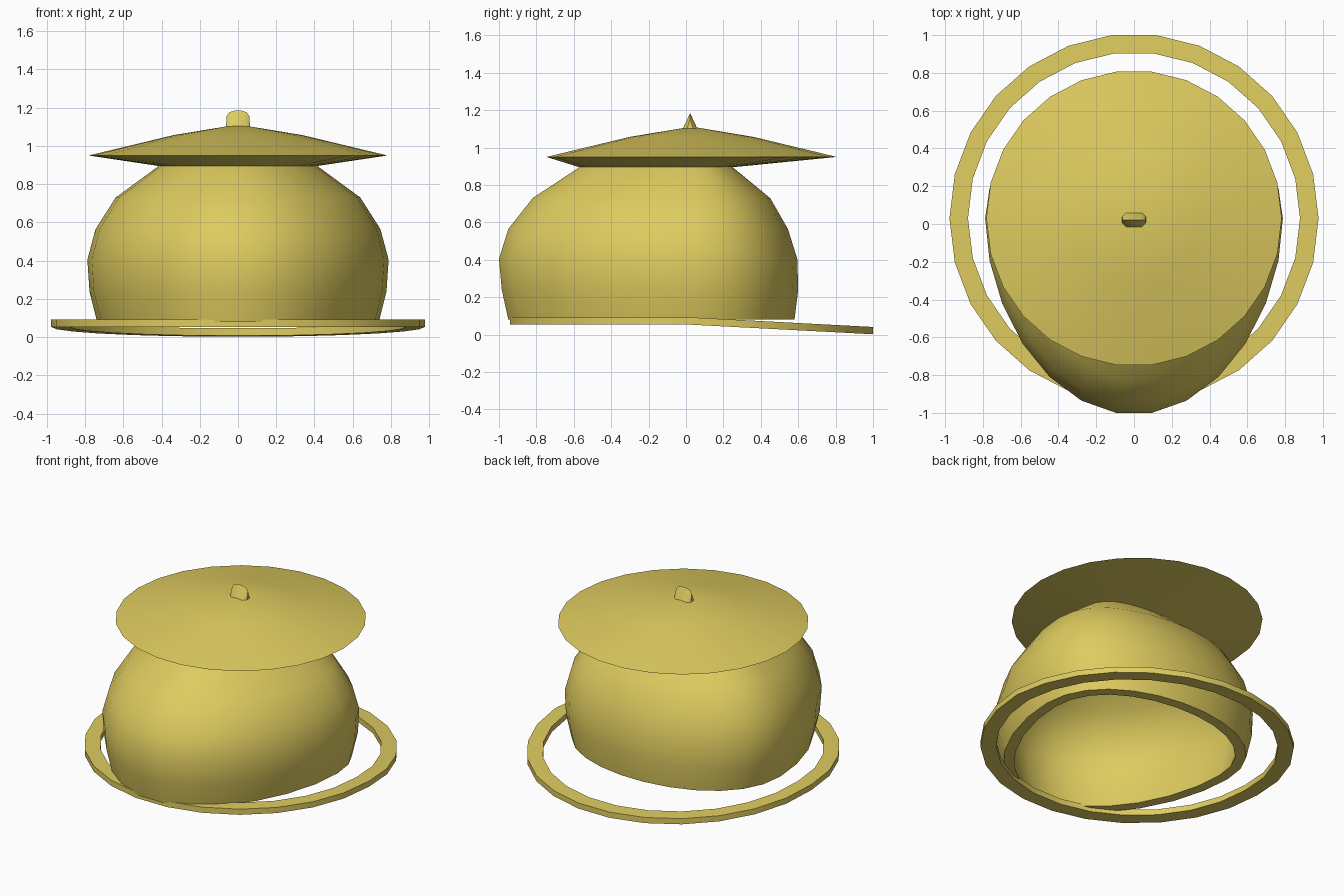
import bpy, bmesh, math

if "Cube" in bpy.data.objects:
    bpy.data.objects.remove(bpy.data.objects["Cube"])

SIDES = 26
CENTRE = 0.03      # y of the widest line
S_MAX = math.cos(math.pi / SIDES)   # largest sine among the ring vertices

gold = bpy.data.materials.new("golden yellow")
gold.diffuse_color = (0.73, 0.60, 0.115, 1)
gold.use_nodes = True
gold.node_tree.nodes["Principled BSDF"].inputs["Base Color"].default_value = gold.diffuse_color


def finish(name, bm, angle=30):
    bmesh.ops.recalc_face_normals(bm, faces=bm.faces)
    mesh = bpy.data.meshes.new(name)
    bm.to_mesh(mesh)
    bm.free()
    mesh.materials.append(gold)
    obj = bpy.data.objects.new(name, mesh)
    bpy.context.collection.objects.link(obj)
    bpy.ops.object.select_all(action='DESELECT')
    obj.select_set(True)
    bpy.context.view_layer.objects.active = obj
    bpy.ops.object.shade_smooth_by_angle(angle=math.radians(angle))
    return obj


def circle(r, z):
    return (r, CENTRE - r * S_MAX, CENTRE + r * S_MAX, z)


def loft(bm, sections, closed=False):
    """Skin rings given as (radius, front y, back y, z); radius 0 is a tip.
    The front and back of a ring are pushed along y, its sides stay put."""
    rings = []
    for r, front, back, z in sections:
        if r == 0:
            rings.append([bm.verts.new((0, front, z))])
            continue
        ring = []
        for i in range(SIDES):
            a = 2 * math.pi * i / SIDES
            s = math.sin(a)
            if s > 0:
                push = back - CENTRE - r * S_MAX
            else:
                push = front - CENTRE + r * S_MAX
            y = CENTRE + r * s + push * (abs(s) / S_MAX) ** 1.4
            ring.append(bm.verts.new((r * math.cos(a), y, z)))
        rings.append(ring)
    pairs = list(zip(rings, rings[1:]))
    if closed:
        pairs.append((rings[-1], rings[0]))
    for a, b in pairs:
        for i in range(SIDES):
            j = (i + 1) % SIDES
            if len(a) == 1:
                bm.faces.new((a[0], b[i], b[j]))
            elif len(b) == 1:
                bm.faces.new((a[i], a[j], b[0]))
            else:
                bm.faces.new((a[i], a[j], b[j], b[i]))


# Bulging body: outer wall, bottom rim, hollow inside
outer = [(0.415, -0.57, 0.25, 0.895),
         (0.64, -0.82, 0.45, 0.73),
         (0.745, -0.95, 0.545, 0.565),
         (0.788, -1.0, 0.595, 0.405),
         (0.777, -0.985, 0.60, 0.24),
         (0.737, -0.95, 0.58, 0.08)]
wall = 0.07
inner = [(r - wall, front + wall, back - wall, z - (0.04 if z > 0.6 else 0))
         for r, front, back, z in reversed(outer)]
bm = bmesh.new()
loft(bm, outer + inner + [(0, -0.16, -0.16, 0.94)])
finish("body", bm)

# Wide shallow lid, its underside narrowing to the off-centre neck
bm = bmesh.new()
loft(bm, [(0, CENTRE, CENTRE, 1.112),
          circle(0.335, 1.057),
          circle(0.782, 0.95),
          outer[0]])
finish("lid", bm)

# Wedge-shaped knob on the lid
bm = bmesh.new()
for s in (-1, 1):
    for x, y, z in ((0.063, 0.02, 1.09), (0.063, -0.02, 1.09),
                    (0.04, 0.044, 1.09), (0.04, -0.044, 1.09),
                    (0.06, 0, 1.155), (0.045, 0, 1.176), (0.02, 0, 1.184)):
        bm.verts.new((s * x, 0.022 + y, z))
bmesh.ops.convex_hull(bm, input=bm.verts)
finish("knob", bm)

# Flat brim ring whose back half slopes down
bm = bmesh.new()
loft(bm, [circle(0.977, 0.092), circle(0.977, 0.053),
          circle(0.879, 0.053), circle(0.879, 0.092)], closed=True)
for v in bm.verts:
    v.co.z -= max(0, v.co.y - CENTRE) * 0.051 / 0.97
finish("brim_ring", bm)
